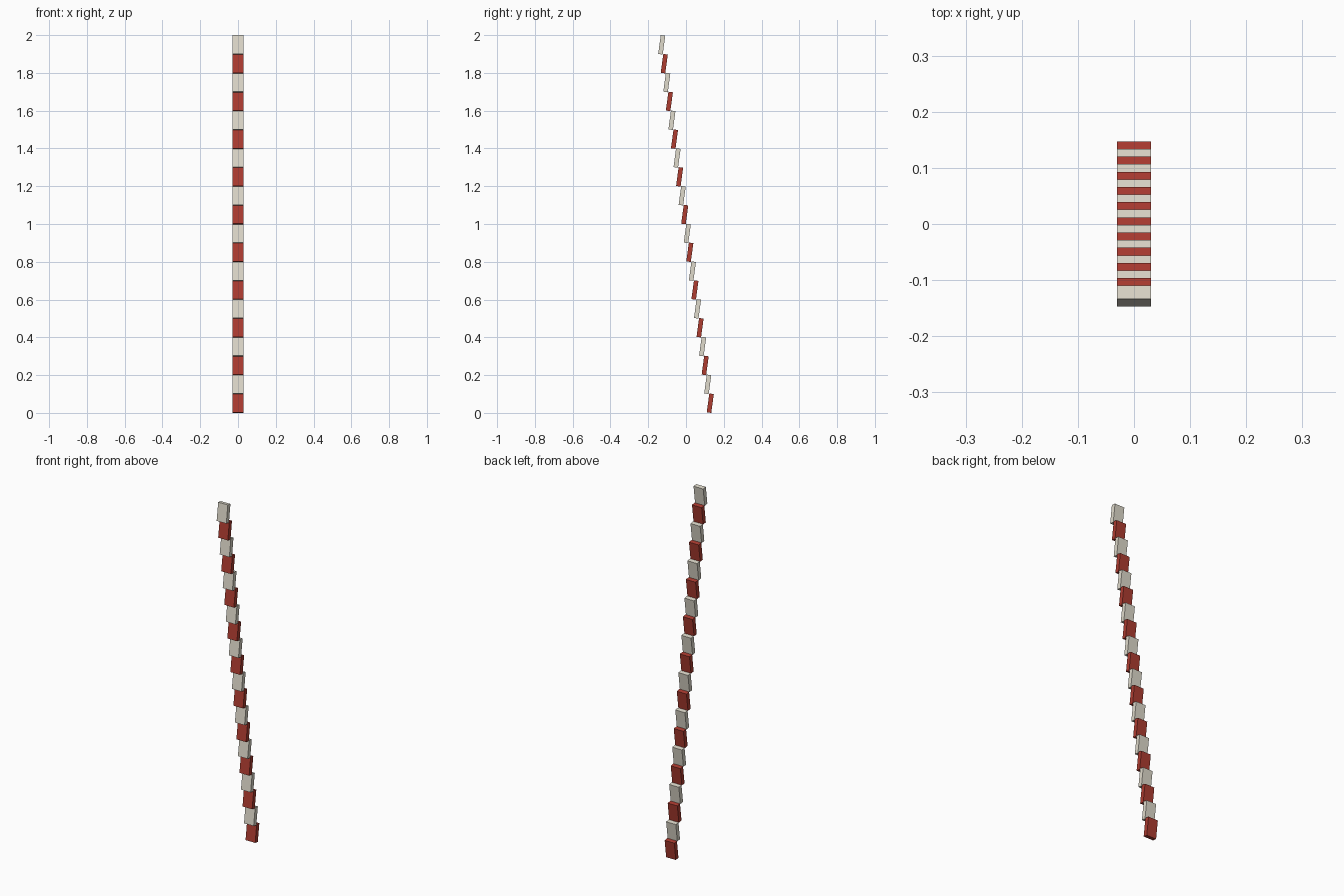
import bpy
import math

if "Cube" in bpy.data.objects:
    bpy.data.objects.remove(bpy.data.objects["Cube"])

COUNT = 20
WIDTH, THICK = 0.06, 0.024
TILT = math.radians(7.72)
LENGTH = (2.0 - THICK * math.sin(TILT)) / (COUNT * math.cos(TILT))


def material(name, color):
    mat = bpy.data.materials.new(name)
    mat.diffuse_color = (*color, 1)
    mat.use_nodes = True
    mat.node_tree.nodes["Principled BSDF"].inputs["Base Color"].default_value = mat.diffuse_color
    return mat


red = material("red_paint", (0.42, 0.045, 0.03))
white = material("white_paint", (0.74, 0.70, 0.60))

# Striped bands: the pole leans forward while each band tips backward
for i in range(COUNT):
    along = (i - (COUNT - 1) / 2) * LENGTH
    bpy.ops.mesh.primitive_cube_add(
        size=1,
        location=(0, -along * math.sin(TILT), 1 + along * math.cos(TILT)),
        rotation=(-TILT, 0, 0),
    )
    band = bpy.context.object
    band.name = f"{'white' if i % 2 else 'red'}_band_{i + 1}"
    band.scale = (WIDTH, THICK, LENGTH)
    band.data.materials.append(white if i % 2 else red)
